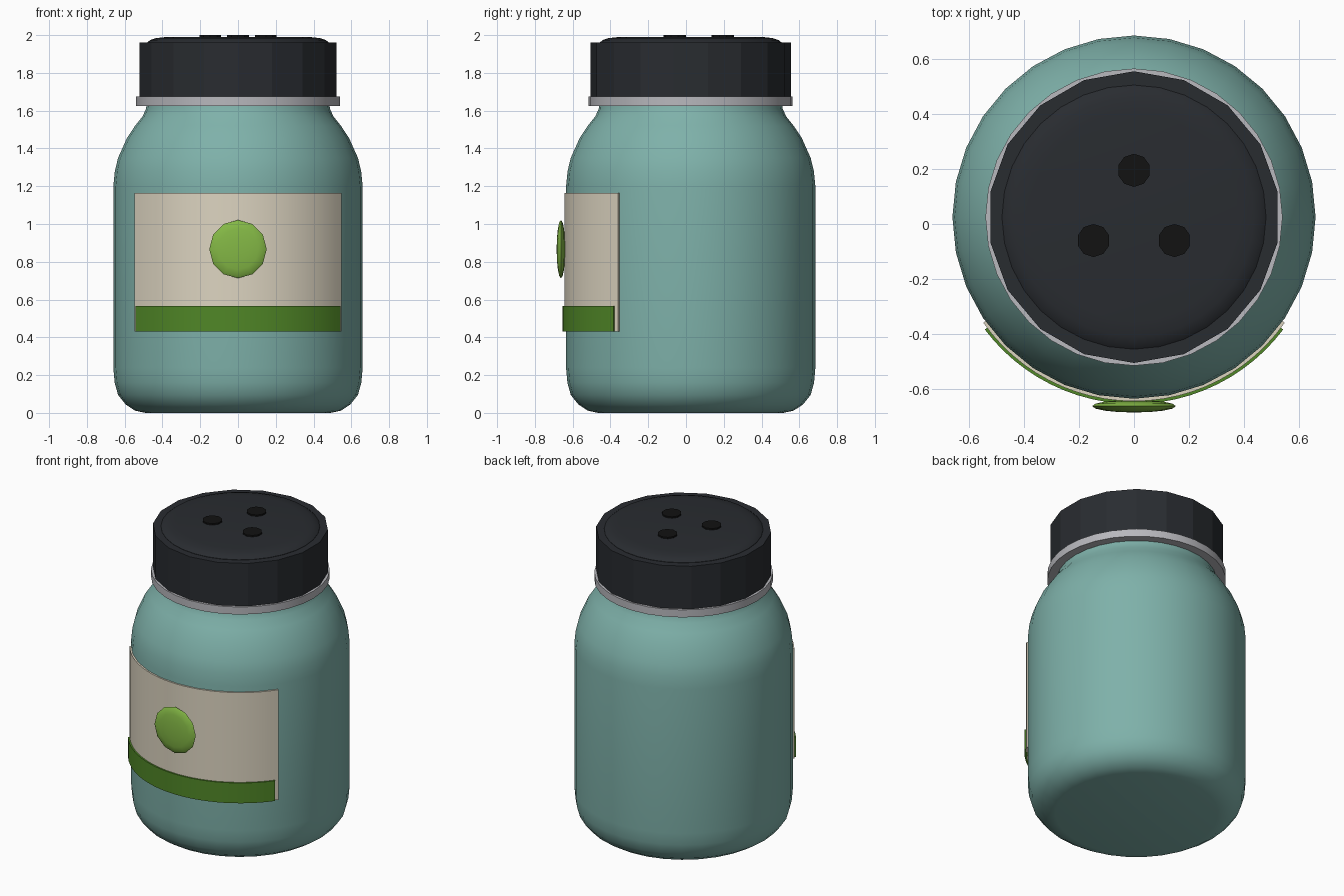
import bpy, bmesh, math
from mathutils import Matrix

if "Cube" in bpy.data.objects:
    bpy.data.objects.remove(bpy.data.objects["Cube"])

CY = 0.025  # jar axis in y


def mat(name, rgb):
    m = bpy.data.materials.new(name)
    m.diffuse_color = (*rgb, 1)
    m.use_nodes = True
    m.node_tree.nodes["Principled BSDF"].inputs["Base Color"].default_value = m.diffuse_color
    return m


def finish(bm, name, material, loc=(0, CY, 0), smooth=35):
    bmesh.ops.recalc_face_normals(bm, faces=bm.faces)
    me = bpy.data.meshes.new(name)
    bm.to_mesh(me)
    bm.free()
    ob = bpy.data.objects.new(name, me)
    bpy.context.collection.objects.link(ob)
    ob.location = loc
    me.materials.append(material)
    if smooth:
        bpy.ops.object.select_all(action='DESELECT')
        ob.select_set(True)
        bpy.context.view_layer.objects.active = ob
        bpy.ops.object.shade_smooth_by_angle(angle=math.radians(smooth))
    return ob


def lathe(name, profile, sides, material, loc=(0, CY, 0), smooth=35, closed=False):
    """Revolve (radius, z) points; one vertex lies on +y. Ends capped unless closed loop."""
    bm = bmesh.new()
    rings = []
    for r, z in profile:
        ang = [math.pi / 2 + math.tau * i / sides for i in range(sides)]
        rings.append([bm.verts.new((r * math.cos(a), r * math.sin(a), z)) for a in ang])
    pairs = list(zip(rings, rings[1:]))
    if closed:
        pairs.append((rings[-1], rings[0]))
    else:
        bm.faces.new(rings[0])
        bm.faces.new(rings[-1])
    for a, b in pairs:
        for i in range(sides):
            j = (i + 1) % sides
            bm.faces.new((a[i], a[j], b[j], b[i]))
    return finish(bm, name, material, loc, smooth)


def wrap(name, r_in, r_out, z0, z1, half_angle, steps, material):
    """Thin curved band around the front (-y) of the jar."""
    bm = bmesh.new()
    rows = []
    for i in range(steps + 1):
        a = math.radians(-90 - half_angle + 2 * half_angle * i / steps)
        c, s = math.cos(a), math.sin(a)
        rows.append([bm.verts.new((r * c, r * s, z)) for r, z in
                     ((r_in, z0), (r_out, z0), (r_out, z1), (r_in, z1))])
    for a, b in zip(rows, rows[1:]):
        for k in range(4):
            n = (k + 1) % 4
            bm.faces.new((a[k], a[n], b[n], b[k]))
    bm.faces.new(rows[0])
    bm.faces.new(rows[-1])
    return finish(bm, name, material)


teal = mat("teal", (0.21, 0.44, 0.40))
black = mat("cap_black", (0.022, 0.025, 0.03))
hole = mat("hole_black", (0.006, 0.006, 0.006))
silver = mat("silver", (0.48, 0.48, 0.51))
cream = mat("cream", (0.72, 0.66, 0.53))
dark_green = mat("dark_green", (0.08, 0.24, 0.02))
light_green = mat("light_green", (0.23, 0.48, 0.06))

# Jar body with rounded base and shoulder
lathe("jar_body", [(0.49, 0), (0.545, 0.012), (0.595, 0.045), (0.635, 0.095), (0.653, 0.16),
                   (0.66, 0.24), (0.66, 1.2), (0.652, 1.28), (0.635, 1.35), (0.588, 1.455),
                   (0.545, 1.52), (0.505, 1.57), (0.487, 1.61), (0.48, 1.66)], 32, teal, smooth=40)

# Neck ring
lathe("neck_ring", [(0.44, 1.625), (0.54, 1.625), (0.54, 1.675), (0.44, 1.675)],
      32, silver, closed=True)

# Faceted cap and its domed top plate
lathe("cap", [(0.53, 1.675), (0.53, 1.96)], 18, black, smooth=0)
lathe("cap_top", [(0.48, 1.95), (0.48, 1.962), (0.465, 1.974), (0.435, 1.984), (0.38, 1.99)],
      32, black)

# Three shaker holes
for i in range(3):
    a = math.radians(90 + 120 * i)
    lathe(f"shaker_hole_{i + 1}", [(0.06, 1.98), (0.06, 2.0)], 10, hole,
          (0.17 * math.cos(a), CY + 0.17 * math.sin(a), 0))

# Label and its lower stripe
wrap("label", 0.655, 0.669, 0.432, 1.165, 55, 24, cream)
wrap("label_stripe", 0.66, 0.679, 0.432, 0.567, 53, 24, dark_green)

# Flattened round badge
bm = bmesh.new()
bmesh.ops.create_uvsphere(bm, u_segments=12, v_segments=8, radius=1)
bmesh.ops.transform(bm, verts=bm.verts, matrix=Matrix.Diagonal((0.152, 0.023, 0.154, 1))
                    @ Matrix.Rotation(math.pi / 2, 4, 'X'))
finish(bm, "label_badge", light_green, (0, -0.662, 0.867), 60)
